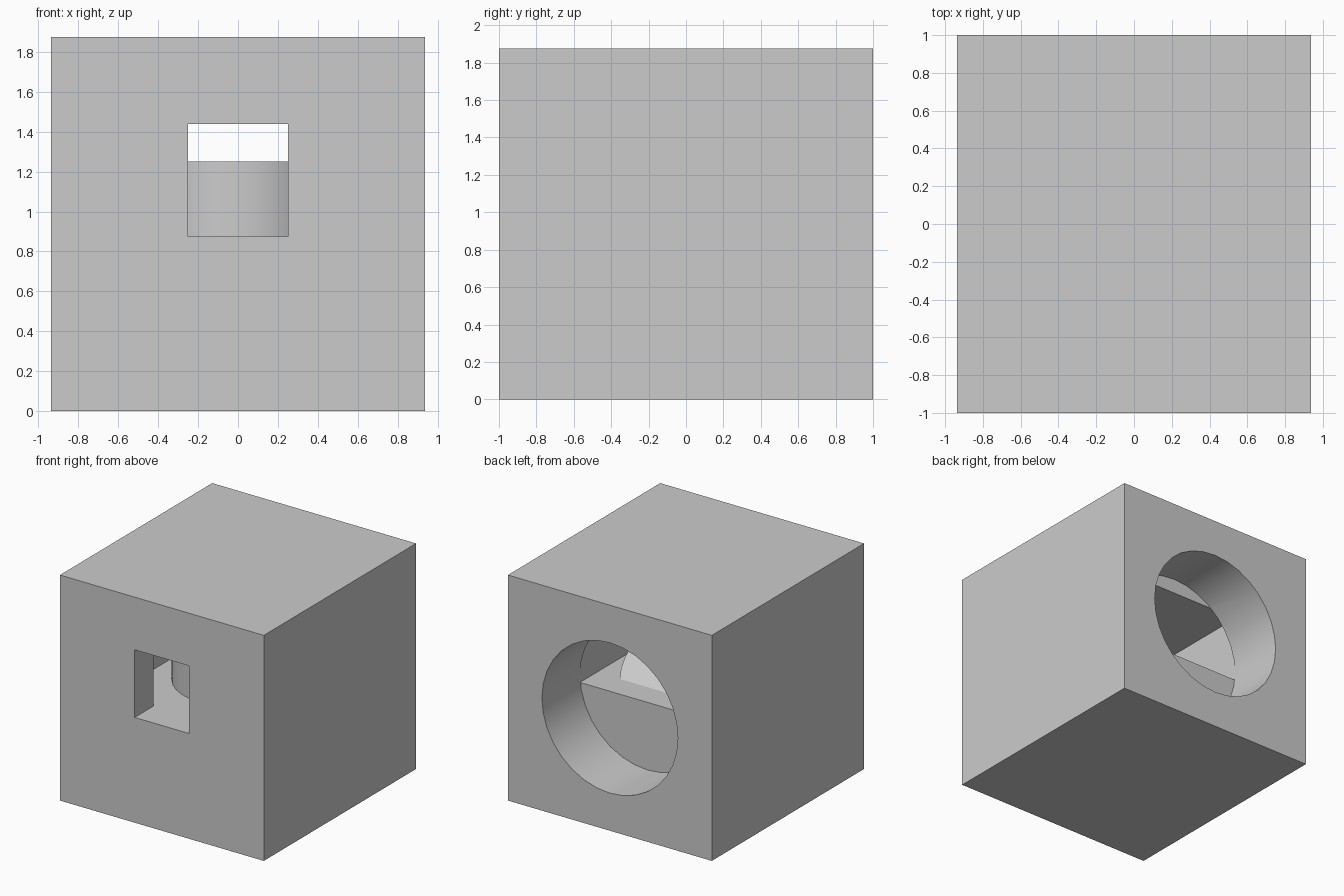
import bpy, bmesh, math
from mathutils import Matrix, Vector

cube = bpy.data.objects.get("Cube")
if cube:
    bpy.data.objects.remove(cube, do_unlink=True)

grey = bpy.data.materials.new("plain_grey")
grey.use_nodes = True
colour = (0.6, 0.6, 0.6, 1)
grey.diffuse_color = colour
grey.node_tree.nodes["Principled BSDF"].inputs["Base Color"].default_value = colour


def finish(name, bm):
    bmesh.ops.recalc_face_normals(bm, faces=bm.faces)
    mesh = bpy.data.meshes.new(name)
    bm.to_mesh(mesh)
    bm.free()
    mesh.materials.append(grey)
    obj = bpy.data.objects.new(name, mesh)
    bpy.context.collection.objects.link(obj)
    return obj


def box(name, half_x, y0, y1, z0, z1):
    bm = bmesh.new()
    place = Matrix.Translation((0, (y0 + y1) / 2, (z0 + z1) / 2))
    size = Matrix.Diagonal((2 * half_x, y1 - y0, z1 - z0, 1))
    bmesh.ops.create_cube(bm, size=1, matrix=place @ size)
    return finish(name, bm)


def drum(radius, depth, matrix):
    bm = bmesh.new()
    bmesh.ops.create_cone(bm, cap_ends=True, segments=32, radius1=radius,
                          radius2=radius, depth=depth, matrix=matrix)
    return bm


def activate(obj):
    bpy.ops.object.select_all(action='DESELECT')
    obj.select_set(True)
    bpy.context.view_layer.objects.active = obj


def smooth(obj):
    activate(obj)
    bpy.ops.object.shade_smooth_by_angle(angle=math.radians(25))


WIDTH, HEIGHT, FLOOR, CEILING = 0.9375, 1.875, 0.875, 1.4375

# Outer block and the openings cut from it
block = box("block", WIDTH, -1, 1, 0, HEIGHT)
turn = Matrix.Translation((0, 1, HEIGHT / 2)) @ Matrix.Rotation(math.pi / 2, 4, 'X')
cutters = [
    box("inner_chamber", 0.625, -0.75, 0.5, FLOOR, CEILING),
    box("front_window", 0.25, -1.2, -0.6, FLOOR, CEILING),
    finish("round_back_recess", drum(0.625, 1, turn)),
]
for cutter in cutters:
    cutter.hide_render = True
    mod = block.modifiers.new(cutter.name, 'BOOLEAN')
    mod.operation, mod.solver, mod.object = 'DIFFERENCE', 'EXACT', cutter
    activate(block)
    bpy.ops.object.modifier_apply(modifier=mod.name)
    bpy.data.objects.remove(cutter, do_unlink=True)
smooth(block)

# Round deflector on the chamber floor, sloping down towards the back
rise, radius = 0.375, 0.5
bm = drum(radius, rise, Matrix.Translation((0, 0, FLOOR + rise / 2)))
top_y = -radius * math.sin(math.radians(56.25))
foot_y = radius * math.sin(math.radians(33.75))
cut = bmesh.ops.bisect_plane(
    bm, geom=bm.verts[:] + bm.edges[:] + bm.faces[:], clear_outer=True,
    plane_co=Vector((0, foot_y, FLOOR)), plane_no=Vector((0, rise, foot_y - top_y)))
rim = [e for e in cut["geom_cut"] if isinstance(e, bmesh.types.BMEdge)]
bmesh.ops.holes_fill(bm, edges=rim)
smooth(finish("sloped_deflector", bm))
